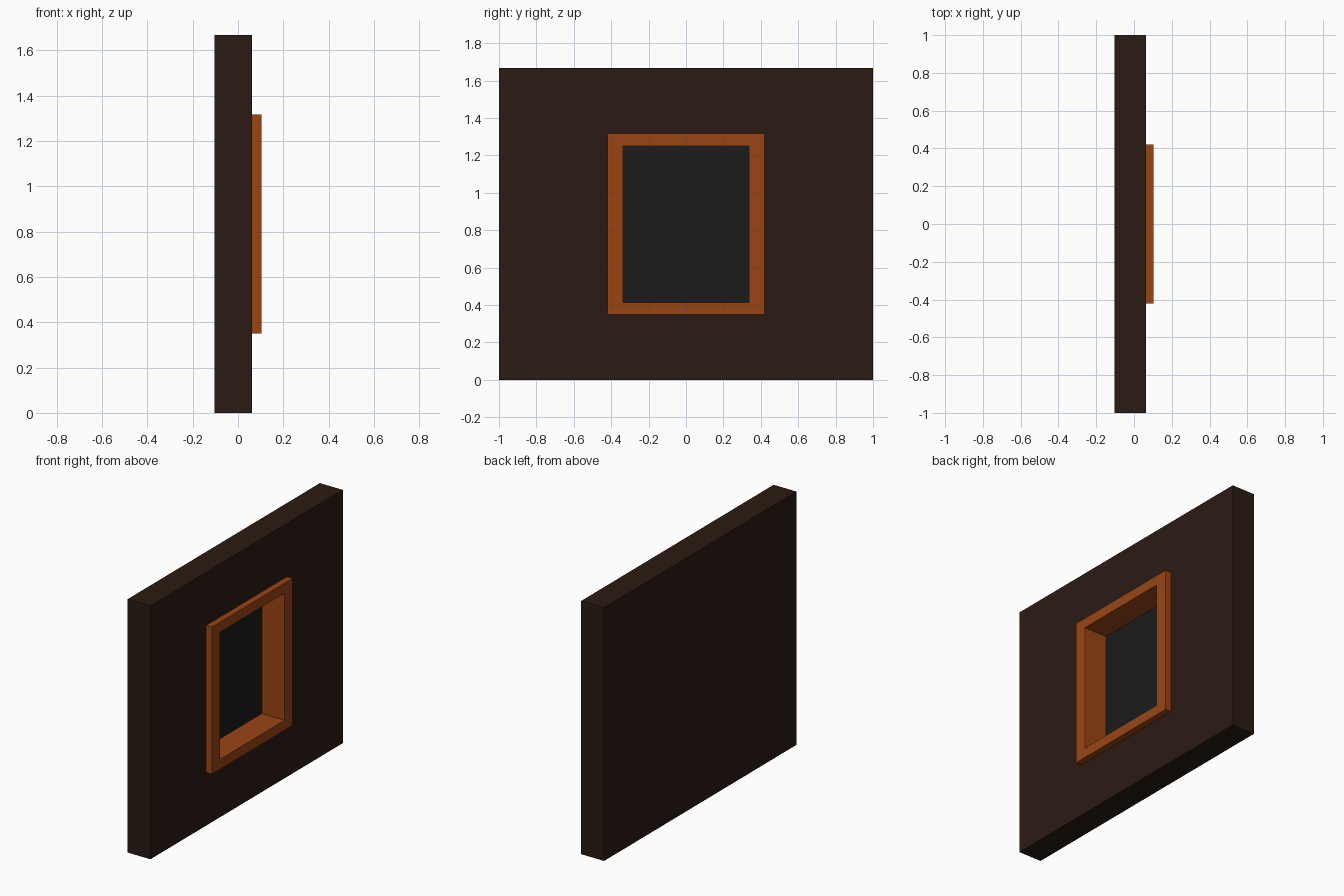
import bpy, bmesh

if "Cube" in bpy.data.objects:
    bpy.data.objects.remove(bpy.data.objects["Cube"])

CZ = 0.8333  # height of the wall's centre


def material(name, rgb):
    m = bpy.data.materials.new(name)
    m.diffuse_color = (*rgb, 1)
    m.use_nodes = True
    m.node_tree.nodes["Principled BSDF"].inputs["Base Color"].default_value = m.diffuse_color
    return m


def loft(name, loops, mat, closed=False):
    """Skin rectangles (x, half width, half height); cap the ends or close the ring."""
    bm = bmesh.new()
    rings = [[bm.verts.new((x, sy * hy, CZ + sz * hz))
              for sy, sz in ((-1, -1), (1, -1), (1, 1), (-1, 1))]
             for x, hy, hz in loops]
    pairs = list(zip(rings, rings[1:]))
    if closed:
        pairs.append((rings[-1], rings[0]))
    else:
        bm.faces.new(rings[0])
        bm.faces.new(rings[-1])
    for a, b in pairs:
        for i in range(4):
            j = (i + 1) % 4
            bm.faces.new((a[i], a[j], b[j], b[i]))
    bmesh.ops.recalc_face_normals(bm, faces=bm.faces)
    me = bpy.data.meshes.new(name)
    bm.to_mesh(me)
    bm.free()
    me.materials.append(mat)
    ob = bpy.data.objects.new(name, me)
    bpy.context.collection.objects.link(ob)
    return ob


dark_wood = material("dark_wood", (0.024, 0.0103, 0.006))
orange_wood = material("orange_wood", (0.323, 0.06, 0.007))
black = material("dark_panel", (0.011, 0.011, 0.011))

BACK, FRONT, PROUD = -0.104, 0.0625, 0.104   # wall back, wall front, frame front
FLOOR, PANEL = -0.085, -0.0625               # recess floor, panel face
OUT = (0.42, 0.484)                          # frame outer half size
INN = (0.3367, 0.4185)                       # frame opening half size

# Wall with a blind recess
loft("wall", [(BACK, 1, CZ), (FRONT, 1, CZ), (FRONT, *OUT), (FLOOR, *OUT)], dark_wood)
# Frame lining the recess and standing proud of the wall
loft("window_frame", [(FLOOR, *OUT), (PROUD, *OUT), (PROUD, *INN), (FLOOR, *INN)],
     orange_wood, closed=True)
# Dark panel at the bottom of the recess
loft("window_panel", [(FLOOR, *INN), (PANEL, *INN)], black)
